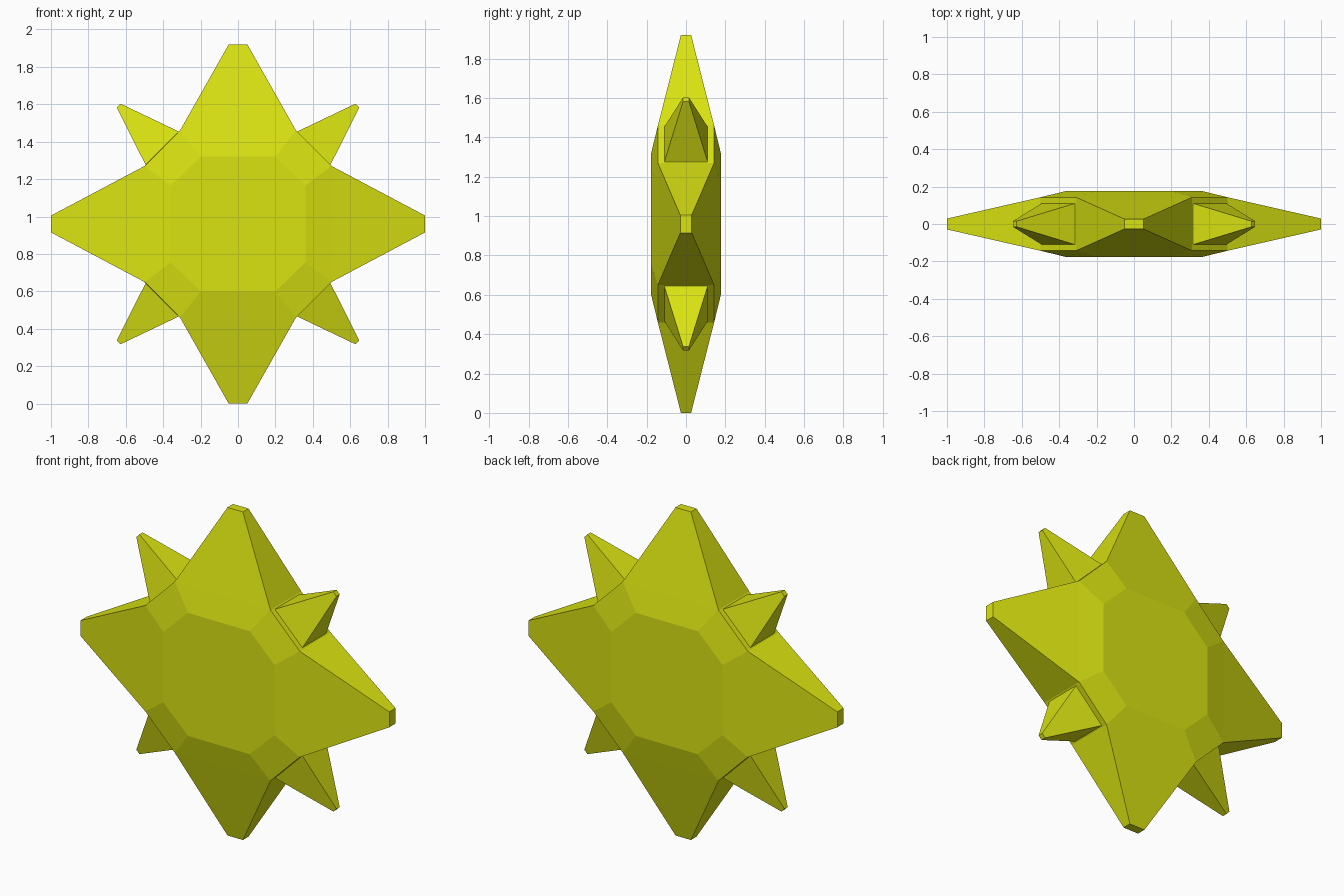
import bpy, bmesh
from mathutils import Vector

if "Cube" in bpy.data.objects:
    bpy.data.objects.remove(bpy.data.objects["Cube"])

CZ = 0.96  # height of the star's centre

yellow = bpy.data.materials.new("yellow")
yellow.diffuse_color = (0.70, 0.77, 0.006, 1)
yellow.use_nodes = True
yellow.node_tree.nodes["Principled BSDF"].inputs["Base Color"].default_value = yellow.diffuse_color


def ring(bm, a, b, c, d, y):
    """Eight-sided loop: (a, b) and (c, d) are the corners of the first quadrant."""
    pts = [(c, d), (a, b), (-a, b), (-c, d), (-c, -d), (-a, -b), (a, -b), (c, -d)]
    return [bm.verts.new((x, y, z)) for x, z in pts]


def pull_out(bm, face, place):
    """Extrude one face and move each new corner with place(co)."""
    new = bmesh.ops.extrude_discrete_faces(bm, faces=[face])["faces"][0]
    for v in new.verts:
        v.co = place(v.co.copy())
    return new


def sign(v):
    return 1 if v > 0 else -1


# Placement rules for the corners of each spike
def vertical_tip(co):
    return Vector((0.05 * sign(co.x), 0.026 * sign(co.y), 0.96 * sign(co.z)))


def side_tip(co):
    return Vector((1.0 * sign(co.x), 0.029 * sign(co.y), 0.045 * sign(co.z)))


def small_base(co):
    x, z = (0.316, 0.494) if abs(co.x) < abs(co.z) else (0.494, 0.316)
    return Vector((x * sign(co.x), 0.11 * sign(co.y), z * sign(co.z)))


def small_tip(co):
    x, z = (0.628, 0.643) if abs(co.x) < abs(co.z) else (0.648, 0.622)
    return Vector((x * sign(co.x), 0.015 * sign(co.y), z * sign(co.z)))


bm = bmesh.new()

# Bevelled octagonal core
front = ring(bm, 0.20, 0.36, 0.36, 0.205, -0.177)
front_rim = ring(bm, 0.31, 0.50, 0.50, 0.31, -0.143)
back_rim = ring(bm, 0.31, 0.50, 0.50, 0.31, 0.143)
back = ring(bm, 0.20, 0.36, 0.36, 0.205, 0.177)
bm.faces.new(front)
bm.faces.new(back)
walls = []
for lower, upper in ((front, front_rim), (front_rim, back_rim), (back_rim, back)):
    for i in range(8):
        j = (i + 1) % 8
        f = bm.faces.new((lower[i], lower[j], upper[j], upper[i]))
        if lower is front_rim:
            walls.append(f)
bmesh.ops.recalc_face_normals(bm, faces=bm.faces[:])

# Four large spikes and four small diagonal spikes
for wall in walls:
    c = wall.calc_center_median()
    if abs(c.x) < 0.01:
        pull_out(bm, wall, vertical_tip)
    elif abs(c.z) < 0.01:
        pull_out(bm, wall, side_tip)
    else:
        pull_out(bm, pull_out(bm, wall, small_base), small_tip)

bmesh.ops.recalc_face_normals(bm, faces=bm.faces[:])
mesh = bpy.data.meshes.new("spiked_star")
bm.to_mesh(mesh)
bm.free()
mesh.materials.append(yellow)
star = bpy.data.objects.new("spiked_star", mesh)
star.location.z = CZ
bpy.context.collection.objects.link(star)
